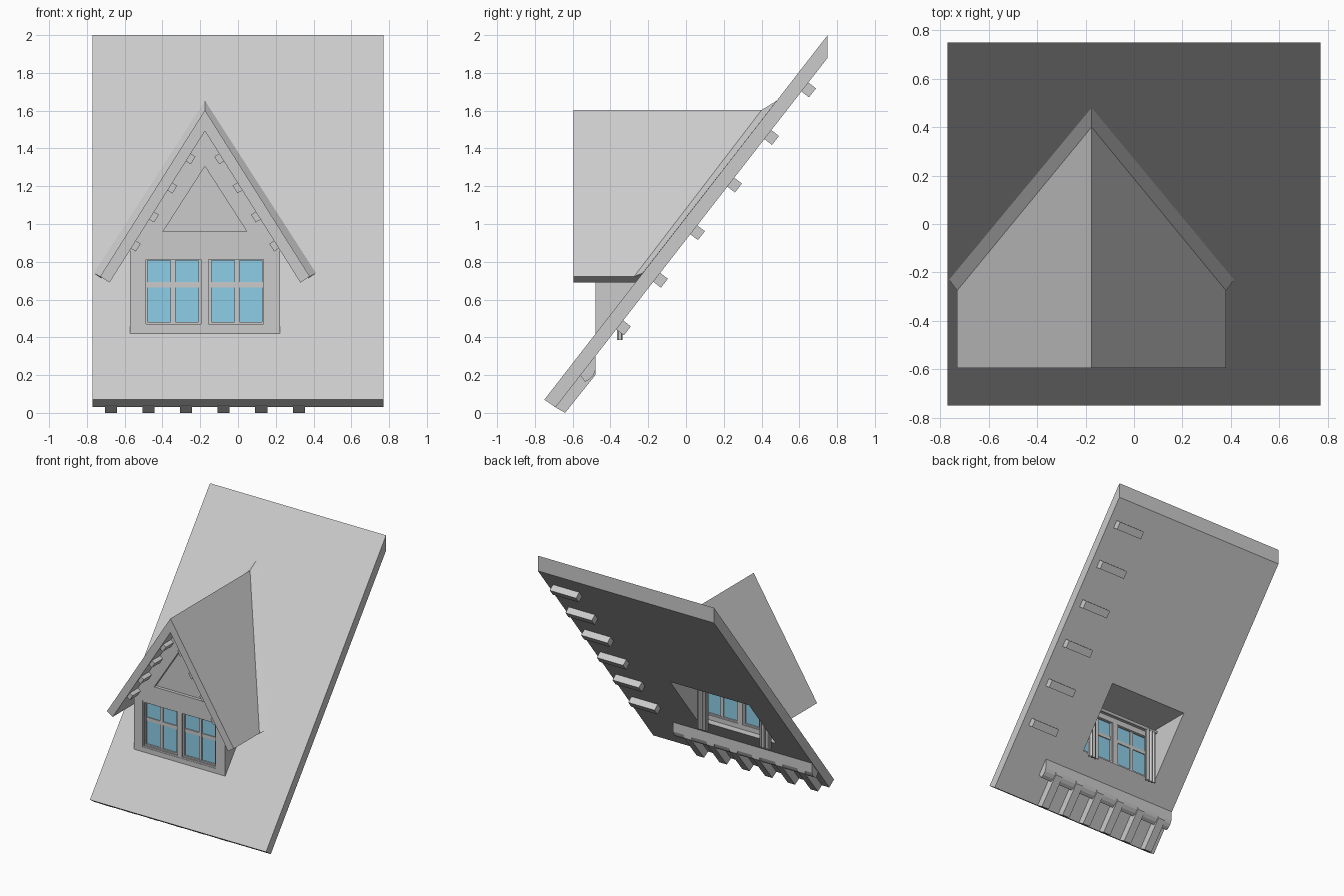
import bpy, bmesh, math
from mathutils import Vector

if "Cube" in bpy.data.objects:
    bpy.data.objects.remove(bpy.data.objects["Cube"])


def material(name, rgb):
    m = bpy.data.materials.new(name)
    m.use_nodes = True
    m.diffuse_color = (*rgb, 1)
    m.node_tree.nodes["Principled BSDF"].inputs["Base Color"].default_value = (*rgb, 1)
    return m


GRAY = material("light gray", (0.6, 0.6, 0.6))
BLUE = material("window blue", (0.28, 0.64, 0.83))


def loft(name, ring_a, ring_b, mat=GRAY):
    """Closed solid between two matching rings of points."""
    bm = bmesh.new()
    a = [bm.verts.new(p) for p in ring_a]
    b = [bm.verts.new(p) for p in ring_b]
    bm.faces.new(a)
    bm.faces.new(b[::-1])
    for i in range(len(a)):
        j = (i + 1) % len(a)
        bm.faces.new((a[i], b[i], b[j], a[j]))
    bmesh.ops.recalc_face_normals(bm, faces=bm.faces)
    me = bpy.data.meshes.new(name)
    bm.to_mesh(me)
    bm.free()
    me.materials.append(mat)
    ob = bpy.data.objects.new(name, me)
    bpy.context.collection.objects.link(ob)
    return ob


def prism_x(name, profile, x0, x1):
    return loft(name, [(x0, y, z) for y, z in profile], [(x1, y, z) for y, z in profile])


def box(name, x0, x1, y0, y1, z0, z1, mat=GRAY):
    ring = [(x0, y0), (x1, y0), (x1, y1), (x0, y1)]
    return loft(name, [(x, y, z0) for x, y in ring], [(x, y, z1) for x, y in ring], mat)


def cut(target, cutter):
    cutter.hide_render = True
    mod = target.modifiers.new("cut", "BOOLEAN")
    mod.operation = "DIFFERENCE"
    mod.solver = "EXACT"
    mod.object = cutter
    bpy.context.view_layer.objects.active = target
    bpy.ops.object.modifier_apply(modifier=mod.name)
    bpy.data.objects.remove(cutter)


SLOPE = 1.287          # main roof rise per unit of depth
CX = -0.175            # dormer centre line


def roof_y(z, inset=0.03):
    """Depth at which height z meets the main roof, slightly inside it."""
    return (z - 1.035) / SLOPE + inset


def room(name):
    return box(name, CX - 0.345, CX + 0.345, -0.435, 0.2, 0.43, 0.86)


# Main roof slab with the opening into the dormer
main_roof = prism_x("main_roof", [(-0.75, 0.07), (0.75, 2), (0.75, 1.88), (-0.69, 0.03)], -0.77, 0.77)
cut(main_roof, room("roof_cutter"))

# Rafter tails and the wall plate behind them
for i in range(6):
    x = -0.673 + i * 0.199
    prism_x(f"rafter_tail_{i + 1}", [(-0.7, 0.035), (-0.64, 0), (-0.48, 0.2), (-0.48, 0.31)],
            x - 0.032, x + 0.032)
prism_x("wall_plate", [(-0.48, 0.3), (-0.48, 0.225), (-0.49, 0.2), (-0.51, 0.178),
                       (-0.535, 0.165), (-0.56, 0.2)], -0.765, 0.45)

# Short battens under the main roof
along = Vector((0.614, 0.789))
down = Vector((0.789, -0.614))
for i in range(6):
    p = Vector((0.63, 1.725)) - i * Vector((0.196, 0.252))
    profile = [p - along * 0.03 - down * 0.01, p + along * 0.03 - down * 0.01,
               p + along * 0.03 + down * 0.05, p - along * 0.03 + down * 0.05]
    prism_x(f"batten_{i + 1}", profile, 0.48, 0.71)

# Dormer body: gabled front, hollow room, window hole and sunk triangle
gable = [(CX - 0.398, 0.42), (CX + 0.398, 0.42), (CX + 0.398, 0.89), (CX, 1.52), (CX - 0.398, 0.89)]
body = loft("dormer_body", [(x, -0.48, z) for x, z in gable], [(x, roof_y(z), z) for x, z in gable])
cut(body, room("room_cutter"))
cut(body, box("window_cutter", CX - 0.323, CX + 0.323, -0.6, -0.4, 0.458, 0.825))
triangle = [(CX - 0.222, 0.96), (CX + 0.222, 0.96), (CX, 1.305)]
cut(body, loft("triangle_cutter", [(x, -0.6, z) for x, z in triangle],
               [(x, -0.455, z) for x, z in triangle]))

# Dormer roof, its valley strips and the blocks under the overhang
pitch = Vector((0.533, -0.846))
inward = Vector((-0.846, -0.533))
for side, label in ((-1, "right"), (1, "left")):
    section = [(0, 1.603), (0.555, 0.722), (0.505, 0.69), (0, 1.492)]
    loft(f"dormer_roof_{label}", [(CX + side * d, -0.595, z) for d, z in section],
         [(CX + side * d, roof_y(z), z) for d, z in section])
    top = [(0, 0.4, 1.603), (0, 0.48, 1.653), (0, 0.46, 1.59)]
    low = [(0.555, -0.275, 0.722), (0.588, -0.23, 0.74), (0.545, -0.235, 0.71)]
    loft(f"valley_strip_{label}", [(CX + side * d, y, z) for d, y, z in top],
         [(CX + side * d, y, z) for d, y, z in low])
    for i in range(4):
        d = 0.088 + i * 0.097
        p = Vector((d, 1.492 - 1.586 * d))
        ring = [p - pitch * 0.024 - inward * 0.01, p + pitch * 0.024 - inward * 0.01,
                p + pitch * 0.024 + inward * 0.03, p - pitch * 0.024 + inward * 0.03]
        loft(f"overhang_block_{label}_{i + 1}", [(CX + side * q.x, -0.58, q.y) for q in ring],
             [(CX + side * q.x, -0.47, q.y) for q in ring])


# Window: outer frame, centre post, two sashes with glass and glazing bars
def frame(name, x0, x1, z0, z1, w, y0, y1):
    box(name + "_left", x1 - w, x1, y0, y1, z0, z1)
    box(name + "_right", x0, x0 + w, y0, y1, z0, z1)
    box(name + "_bottom", x0 + w, x1 - w, y0, y1, z0, z0 + w)
    box(name + "_top", x0 + w, x1 - w, y0, y1, z1 - w, z1)


frame("window_frame", CX - 0.325, CX + 0.325, 0.456, 0.827, 0.014, -0.477, -0.43)
box("window_post", CX - 0.02, CX + 0.02, -0.477, -0.43, 0.465, 0.82)
for side, label in ((-1, "right"), (1, "left")):
    c = CX + side * 0.169
    frame(f"sash_{label}", c - 0.149, c + 0.149, 0.466, 0.822, 0.015, -0.467, -0.435)
    box(f"glass_{label}", c - 0.138, c + 0.138, -0.455, -0.447, 0.475, 0.815, BLUE)
    box(f"glazing_bar_upright_{label}", c - 0.013, c + 0.013, -0.463, -0.439, 0.478, 0.81)
    box(f"glazing_bar_cross_{label}", c - 0.136, c + 0.136, -0.462, -0.44, 0.665, 0.693)

# Pleated curtains hanging from a rod inside
for side, label in ((-1, "right"), (1, "left")):
    c = CX + side * 0.275
    steps = range(17)
    wave = [(c - 0.045 + 0.09 * i / 16, 0.007 * math.sin(i * math.pi / 2.67)) for i in steps]
    outline = [(x, -0.358 + w) for x, w in wave] + [(x, -0.342 + w) for x, w in reversed(wave)]
    loft(f"curtain_{label}", [(x, y, 0.385) for x, y in outline], [(x, y, 0.82) for x, y in outline])
circle = [(-0.35 + 0.012 * math.cos(k * math.pi / 6), 0.825 + 0.012 * math.sin(k * math.pi / 6))
          for k in range(12)]
prism_x("curtain_rod", circle, CX - 0.335, CX + 0.335)
